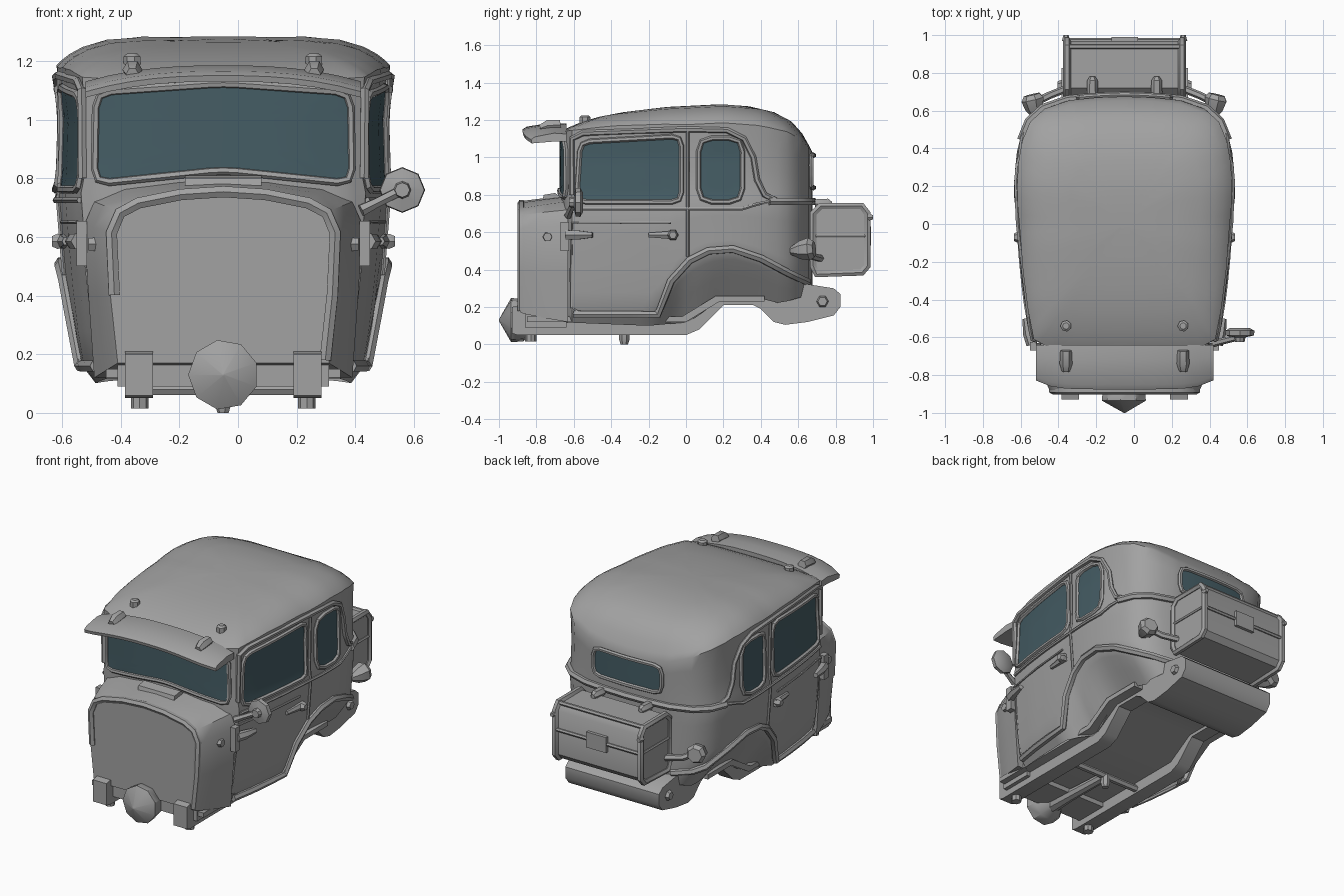
import bpy, bmesh, math
from mathutils import Vector

if "Cube" in bpy.data.objects:
    bpy.data.objects.remove(bpy.data.objects["Cube"])
CX = -0.05          # body centre line, shifted by the single side mirror
made = []


def material(name, rgb):
    m = bpy.data.materials.new(name)
    m.use_nodes = True
    m.diffuse_color = (*rgb, 1)
    m.node_tree.nodes["Principled BSDF"].inputs["Base Color"].default_value = (*rgb, 1)
    return m


GREY = material("body grey", (0.36, 0.36, 0.36))
GLASS = material("window teal", (0.06, 0.11, 0.13))


def table(tab, v):
    """Piecewise linear lookup."""
    if v <= tab[0][0]:
        return tab[0][1]
    for (a, p), (b, q) in zip(tab, tab[1:]):
        if v <= b:
            return p + (q - p) * (v - a) / (b - a)
    return tab[-1][1]


def build(name, verts, faces, mat=GREY):
    me = bpy.data.meshes.new(name)
    me.from_pydata([tuple(v) for v in verts], [], faces)
    bm = bmesh.new()
    bm.from_mesh(me)
    bmesh.ops.remove_doubles(bm, verts=bm.verts, dist=0.0005)
    bmesh.ops.recalc_face_normals(bm, faces=bm.faces)
    bm.to_mesh(me)
    bm.free()
    me.materials.append(mat)
    ob = bpy.data.objects.new(name, me)
    bpy.context.collection.objects.link(ob)
    ob.location.x = CX
    made.append(ob)
    return ob


def loft(name, rings, caps=(True, True), mat=GREY):
    n = len(rings[0])
    verts = [v for r in rings for v in r]
    faces = [(i * n + j, i * n + (j + 1) % n, (i + 1) * n + (j + 1) % n, (i + 1) * n + j)
             for i in range(len(rings) - 1) for j in range(n)]
    if caps[0]:
        faces.append(tuple(range(n)))
    if caps[1]:
        faces.append(tuple(range(len(verts) - n, len(verts))))
    return build(name, verts, faces, mat)


def prism(name, profile, x0, x1):
    return loft(name, [[(x, y, z) for y, z in profile] for x in (x0, x1)])


def box(name, lo, hi):
    return prism(name, [(lo[1], lo[2]), (hi[1], lo[2]), (hi[1], hi[2]), (lo[1], hi[2])], lo[0], hi[0])


def rod(name, stations, sides=8):
    """Turned part through (point, radius) stations."""
    a, b = Vector(stations[0][0]), Vector(stations[-1][0])
    q = (b - a).to_track_quat("Z", "Y")
    turn = [2 * math.pi * k / sides for k in range(sides)]
    return loft(name, [[Vector(p) + q @ Vector((r * math.cos(t), r * math.sin(t), 0)) for t in turn]
                       for p, r in stations])


def tube(name, pts, r, closed=False):
    cu = bpy.data.curves.new(name, "CURVE")
    cu.dimensions = "3D"
    cu.bevel_depth, cu.bevel_resolution, cu.use_fill_caps = r, 1, True
    sp = cu.splines.new("POLY")
    sp.points.add(len(pts) - 1)
    for p, v in zip(sp.points, pts):
        p.co = (*v, 1)
    sp.use_cyclic_u = closed
    ob = bpy.data.objects.new(name, cu)
    bpy.context.collection.objects.link(ob)
    ob.location.x = CX
    cu.materials.append(GREY)
    made.append(ob)


# Cab footprint (half, front to back) and its vertical control curves
HALF = [(0, -.67), (.25, -.665), (.42, -.645), (.485, -.61), (.515, -.45), (.54, -.25), (.555, -.05),
        (.568, .1), (.57, .2), (.565, .32), (.545, .44), (.505, .54), (.43, .61), (.3, .655), (.15, .67), (0, .675)]
WIDTH = [(y, x) for x, y in HALF]
FRONT = [(x, y) for x, y in HALF[:4]]
BACK = [(x, y) for x, y in reversed(HALF[10:])]
LEAN = [(.1, .86), (.3, .925), (.5, .965), (.72, .995), (.75, 1), (.8, .98), (1, .97), (1.2, 1)]
LIP = [(-.15, .16), (-.08, .34), (.02, .45), (.12, .5), (.25, .51), (.4, .46), (.55, .38), (.68, .32)]
EDGE = [(-.7, .12), (-.2, .1), (.02, .12), (.18, .24), (.38, .25), (.5, .22), (.68, .27)]
CROWN = [(-.68, 1.18), (-.4, 1.235), (-.1, 1.27), (.2, 1.285), (.4, 1.27), (.55, 1.235), (.62, 1.19), (.675, 1.13)]
DROP = [(-.66, .045), (0, .1), (.7, .1)]

half = [HALF[0]]
for a, b in zip(HALF, HALF[1:]):
    steps = 1 + int((Vector(b) - Vector(a)).length / .07)
    half += [tuple(Vector(a).lerp(Vector(b), k / steps)) for k in range(1, steps + 1)]
ring = half + [(-x, y) for x, y in reversed(half[1:-1])]


def wall(z_of, pinch=0):
    out = []
    for x, y in ring:
        z = z_of(y)
        deep = min(1, max(0, table(LIP, y) - table(EDGE, y)) / .25)
        out.append((x * table(LEAN, z) * (1 - pinch * deep), y, z))
    return out


def mix(f, g, t):
    return lambda y: f(y) * (1 - t) + g(y) * t


edge = lambda y: table(EDGE, y)
lip = lambda y: max(table(LIP, y), edge(y) + .01)
belt = lambda y: .75
sill = lambda y: .8
eave = lambda y: table(CROWN, y) - table(DROP, y)
rings = [wall(edge, .3), wall(mix(edge, lip, .45), .16), wall(mix(edge, lip, .8), .05), wall(lip)]
rings += [wall(mix(lip, belt, t)) for t in (.2, .45, .75, 1)]
rings += [wall(mix(sill, eave, t)) for t in (0, .35, .7, 1)]
for k in (.97, .92, .84, .7, .5, .25, .05):
    rings.append([(k * x, k * y, table(CROWN, k * y) - table(DROP, y) * k ** 6) for x, y in ring])
loft("cab_shell", rings, (False, True))


# Surface maps: 2D outline point to a point just off the cab surface
def on_side(s, off=.005):
    return lambda y, z: (s * (table(WIDTH, y) * table(LEAN, z) + off), y, z)


on_front = lambda x, z: (x, table(FRONT, abs(x)) - .006, z)
on_back = lambda x, z: (x, table(BACK, abs(x)) + .008, z)


def rounded(corners, r=.05):
    out = []
    n = len(corners)
    for i in range(n):
        p, a, b = (Vector(corners[j % n]) for j in (i, i - 1, i + 1))
        pa, pb = p + (a - p).normalized() * r, p + (b - p).normalized() * r
        out += [pa * (1 - t) ** 2 + p * 2 * t * (1 - t) + pb * t * t for t in (0, .5, 1)]
        out += [pb.lerp(b + (p - b).normalized() * r, t) for t in (.25, .5, .75)]
    return out


def window(name, corners, surface, r=.05):
    line = rounded(corners, r)
    mid = sum(line, Vector((0, 0))) / len(line)
    loft(name + "_glass", [[surface(*mid.lerp(p, k)) for p in line] for k in (1, .8, .6, .4, .2, .02)],
         (False, True), GLASS)
    tube(name + "_frame", [surface(*mid.lerp(p, 1.02)) for p in line], .014, True)


window("windscreen", [(-.43, .785), (0, .83), (.43, .785), (.425, 1.09), (0, 1.12), (-.425, 1.09)], on_front)
window("rear_window", [(-.24, .84), (.24, .84), (.24, 1.01), (-.24, 1.01)], on_back)

for s, side in ((1, "left"), (-1, "right")):
    m = on_side(s)
    window(side + "_door_window", [(-.58, .765), (-.03, .765), (-.03, 1.11), (-.56, 1.08)], m)
    window(side + "_quarter_window", [(.07, .765), (.3, .765), (.3, 1.1), (.07, 1.1)], m, .07)
    # Mouldings and door seams
    tube(side + "_drip_rail", [m(*p) for p in ((-.61, .8), (-.61, 1.1), (-.55, 1.13), (0, 1.15), (.22, 1.145), (.31, 1.1),
                                              (.36, 1), (.38, .88), (.42, .8), (.48, .77))], .016)
    tube(side + "_waist_line", [m(-.6 + .09 * i, .725) for i in range(11)] + [m(.38, .75), m(.45, .765)], .01)
    tube(side + "_door_seam", [m(*p) for p in ((.01, 1.14), (.01, .8), (.01, .72), (.01, .47))], .009)
    tube(side + "_door_outline", [m(*p) for p in ((-.08, .65), (-.35, .65), (-.61, .65), (-.615, .4), (-.615, .2),
                                                 (-.58, .175), (-.4, .165), (-.17, .165), (-.14, .2))], .007)
    tube(side + "_fender_lip", [m(y, lip(y)) for y in [-.6 + .15 * i for i in range(4)] +
                                [p[0] for p in LIP[:-1]] + [.6, .65]], .022)
    # Door hardware and small fittings
    rod(side + "_door_handle", [(m(-.2, .585), .014), (m(-.13, .585), .02), (m(-.05, .585), .028)], 6)
    rod(side + "_handle_stud", [((s * .53, -.07, .585), .02), ((s * .565, -.07, .585), .03), ((s * .585, -.07, .585), .02)], 6)
    box(side + "_hinge_plate", (s * .465, -.67, .5), (s * .5, -.625, .655))
    rod(side + "_hinge_arm", [((s * .49, -.64, .585), .03), ((s * .51, -.58, .585), .028), ((s * .525, -.5, .585), .016)], 6)
    rod(side + "_cowl_knob", [((s * .42, -.74, .575), .028), ((s * .46, -.74, .575), .024)], 6)
    rod(side + "_tail_lamp", [((s * .46, .56, .5), .02), ((s * .475, .61, .505), .05), ((s * .485, .66, .51), .062),
                              ((s * .49, .685, .51), .045)], 7)
    tube(side + "_lamp_bracket", [(s * .46, .65, .5), (s * .4, .68, .47), (s * .3, .72, .46)], .02)
    rod(side + "_roof_knob", [((s * .31, -.54, 1.17), .03), ((s * .31, -.54, 1.215), .03), ((s * .31, -.54, 1.225), .018)], 7)
    rod(side + "_visor_clip", [((s * .31, -.78, 1.155), .022), ((s * .31, -.74, 1.17), .034), ((s * .31, -.67, 1.175), .03)], 6)
    # Chassis rail with front horn
    prism(side + "_chassis_rail", [(-.93, .06), (-.9, .05), (0, .05), (.07, .08), (.2, .21), (.38, .21), (.38, .27),
                                   (.15, .27), (.0, .14), (-.8, .14), (-.89, .21), (-.93, .2)], s * .24, s * .335)
    rod(side + "_rail_bolt", [((s * .285, -.83, .015), .03), ((s * .285, -.83, .06), .03)])
    rod(side + "_pan_bolt", [((s * .33, .73, .23), .035), ((s * .355, .73, .23), .025)], 6)

tube("rear_belt", [(x * 1.005, y + .004, .765) for x, y in ring if y > .4], .022)

# Hood block with a flat blanked-off front
SMALL = [(0, .17), (.36, .17), (.385, .4), (.395, .62), (.365, .69), (.3, .725), (.15, .755), (0, .765)]
LARGE = [(0, .12), (.44, .12), (.46, .4), (.475, .64), (.44, .72), (.34, .765), (.15, .79), (0, .795)]


def hood_ring(y, t, shrink=1):
    h = [Vector(a).lerp(Vector(b), t) for a, b in zip(SMALL, LARGE)]
    h = [Vector((p.x * shrink, .45 + (p.y - .45) * shrink)) for p in h]
    return [(p.x, y, p.y) for p in h] + [(-p.x, y, p.y) for p in reversed(h[1:-1])]


loft("hood", [hood_ring(-.885, 0, .92), hood_ring(-.885, 0), hood_ring(-.86, .15), hood_ring(-.75, .6), hood_ring(-.63, 1)])
tube("hood_front_rim", hood_ring(-.88, 0, .965)[1:-1], .022)
prism("cowl_vent", [(-.77, .765), (-.76, .8), (-.7, .81), (-.66, .78)], -.13, .13)
box("front_apron", (-.36, -.86, .09), (.36, -.64, .18))

# Sun visor, drooping at the ends
visor = []
for i in range(13):
    x = -.47 + .94 * i / 12
    e = abs(x / .47)
    visor.append([(x, -.64 + (y + .64) * (1 - .2 * e ** 6), z - .055 * e ** 2.5) for y, z in
                  ((-.64, 1.18), (-.72, 1.185), (-.85, 1.165), (-.875, 1.15), (-.87, 1.13), (-.72, 1.14), (-.64, 1.14))])
loft("sun_visor", visor)

# Side mirror on its arm
rod("mirror_arm", [((.47, -.63, .69), .022), ((.52, -.62, .715), .018), ((.6, -.6, .755), .018)], 6)
rod("mirror_head", [((.61, -.625, .76), .025), ((.61, -.6, .76), .03), ((.61, -.59, .76), .075), ((.61, -.565, .76), .078),
                    ((.61, -.55, .76), .05)])

# Floor, rear pan and driveline
prism("floor", [(-.85, .12), (.0, .12), (.18, .23), (.42, .23), (.42, .26), (.16, .26), (-.02, .15), (-.85, .15)], -.4, .4)
prism("rear_pan", [(.36, .21), (.4, .19), (.47, .12), (.53, .105), (.65, .12), (.79, .155), (.825, .2), (.825, .27),
                   (.79, .3), (.6, .33), (.36, .27)], -.335, .335)
rod("front_hub", [((0, -1, .13), .004), ((0, -.935, .13), .12), ((0, -.87, .13), .115), ((0, -.8, .13), .06)], 9)
rod("drive_tube", [((0, -.87, .1), .05), ((0, -.65, .09), .035), ((0, -.35, .08), .03)])
rod("cross_rod", [((-.25, -.33, .08), .022), ((.25, -.33, .08), .022)], 6)
rod("cross_stud", [((0, -.33, 0), .02), ((0, -.33, .03), .03), ((0, -.33, .09), .025)], 7)

# Luggage trunk with framed ends, lid seam and fittings
TRUNK = [(.7, .375), (.94, .385), (.97, .42), (.97, .7), (.94, .74), (.72, .74), (.68, .7), (.68, .42)]
prism("trunk", TRUNK, -.31, .31)
for s in (-1, 1):
    tube("trunk_end_frame", [(s * .305, y, z) for y, z in TRUNK], .021, True)
    tube("trunk_end_seam", [(s * .31, .69, .58), (s * .31, .97, .58)], .01)
    rod("trunk_hinge", [((s * .17, .69, .75), .03), ((s * .17, .76, .755), .028), ((s * .17, .78, .75), .015)], 6)
    rod("trunk_stud", [((s * .31, .97, .68), .022), ((s * .31, 1, .68), .014)], 6)
tube("trunk_lid_seam", [(-.3, .972, .58), (.3, .972, .58)], .012)
tube("trunk_lid_ridge", [(-.3, .94, .74), (.3, .94, .74)], .014)
box("trunk_latch", (-.07, .965, .53), (.07, .99, .63))

# Finish: mesh everything and smooth by angle
bpy.ops.object.select_all(action="DESELECT")
for ob in made:
    ob.select_set(True)
bpy.context.view_layer.objects.active = made[0]
bpy.ops.object.convert(target="MESH")
bpy.ops.object.shade_smooth_by_angle(angle=math.radians(38))
